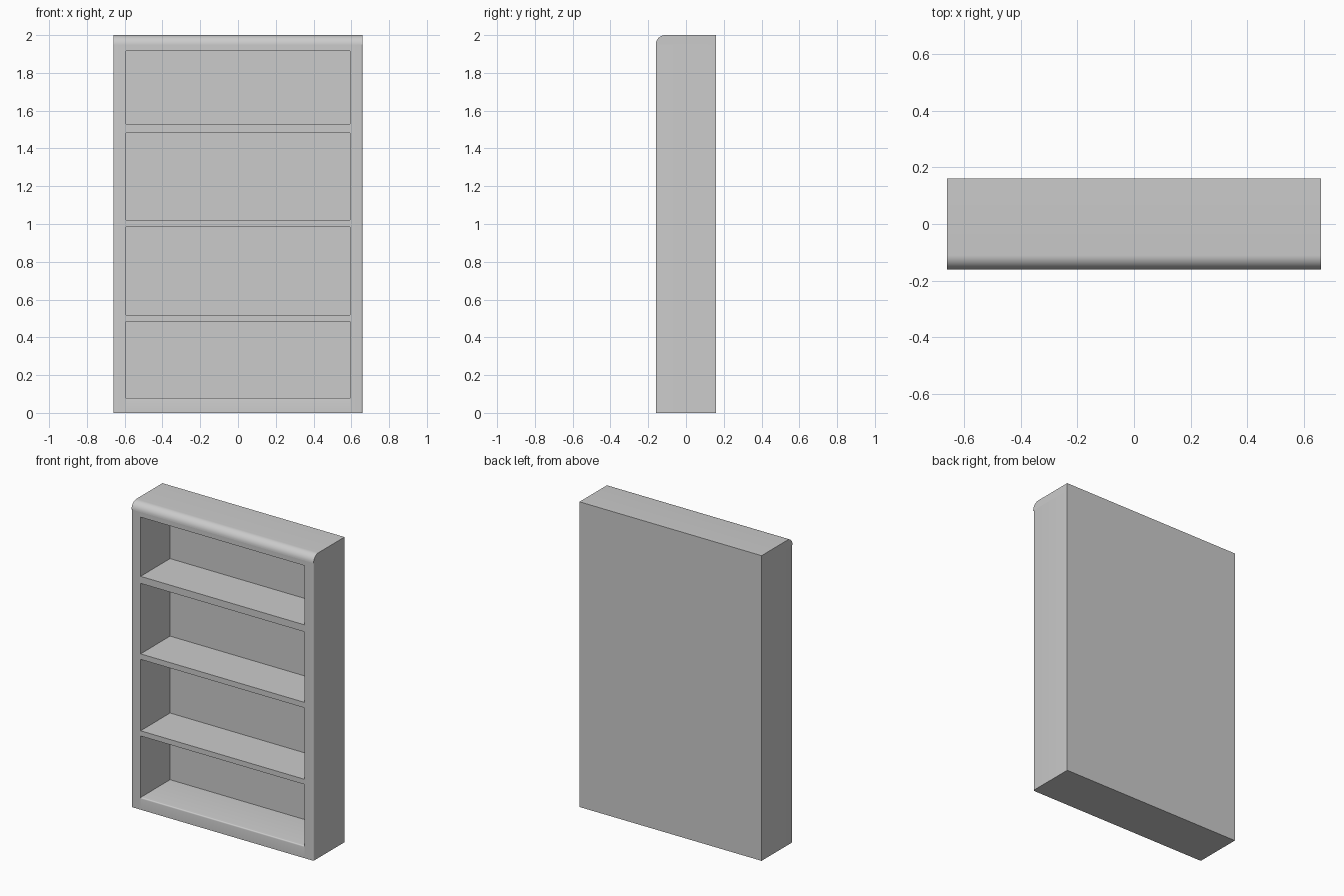
import bpy, bmesh, math

if "Cube" in bpy.data.objects:
    bpy.data.objects.remove(bpy.data.objects["Cube"])

W, D, H = 0.66, 0.16, 2.0      # half width, half depth, height
IN_X = 0.594                   # half width of the openings
BACK_Y = 0.145                 # front face of the back panel
ROLL_Z, ROLL_R = 1.95, 0.05    # rounded top front edge


def prism(name, profile, axis, lo, hi):
    """Extrude a closed 2D profile along x ('X': y,z points) or z ('Z': x,y points)."""
    bm = bmesh.new()
    place = (lambda p, t: (t, p[0], p[1])) if axis == 'X' else (lambda p, t: (p[0], p[1], t))
    a = [bm.verts.new(place(p, lo)) for p in profile]
    b = [bm.verts.new(place(p, hi)) for p in profile]
    bm.faces.new(a)
    bm.faces.new(b)
    n = len(profile)
    for i in range(n):
        j = (i + 1) % n
        bm.faces.new((a[i], a[j], b[j], b[i]))
    bmesh.ops.recalc_face_normals(bm, faces=bm.faces)
    mesh = bpy.data.meshes.new(name)
    bm.to_mesh(mesh)
    bm.free()
    ob = bpy.data.objects.new(name, mesh)
    bpy.context.collection.objects.link(ob)
    bpy.ops.object.select_all(action='DESELECT')
    ob.select_set(True)
    bpy.context.view_layer.objects.active = ob
    bpy.ops.object.shade_smooth_by_angle(angle=math.radians(35))
    return ob


def arc(cx, cy, r, start, end, steps):
    """Points on an arc, angles in degrees."""
    angles = [math.radians(start + (end - start) * i / steps) for i in range(steps + 1)]
    return [(cx + r * math.cos(t), cy + r * math.sin(t)) for t in angles]


def board(name, z0, z1, y0=-D, y1=BACK_Y):
    """Rectangular board running between the two sides."""
    return prism(name, [(y0, z0), (y1, z0), (y1, z1), (y0, z1)], 'X', -IN_X, IN_X)


# Side panels with a softened outer front edge
r = 0.01
for name, s in (("left_side", -1), ("right_side", 1)):
    corner = [(s * x, y) for x, y in arc(W - r, -D + r, r, -90, 0, 5)]
    prism(name, [(s * IN_X, D), (s * IN_X, -D)] + corner + [(s * W, D)], 'Z', 0, ROLL_Z)

# Top board with a rolled front edge, and the rail under it
prism("top_board", [(D, ROLL_Z), (D, H)]
      + arc(-D + ROLL_R, ROLL_Z, ROLL_R, 90, 180, 10), 'X', -W, W)
board("top_rail", 1.917, ROLL_Z, y1=D)

# Base with a softened top front edge
r = 0.008
prism("base", [(BACK_Y, 0), (BACK_Y, 0.08)]
      + arc(-D + r, 0.08 - r, r, 90, 180, 4) + [(-D, 0)], 'X', -IN_X, IN_X)

# Three shelves
for i, (z0, z1) in enumerate([(0.483, 0.517), (0.985, 1.021), (1.483, 1.529)], 1):
    board(f"shelf_{i}", z0, z1)

# Back panel
board("back_panel", 0, 1.917, BACK_Y, D)
